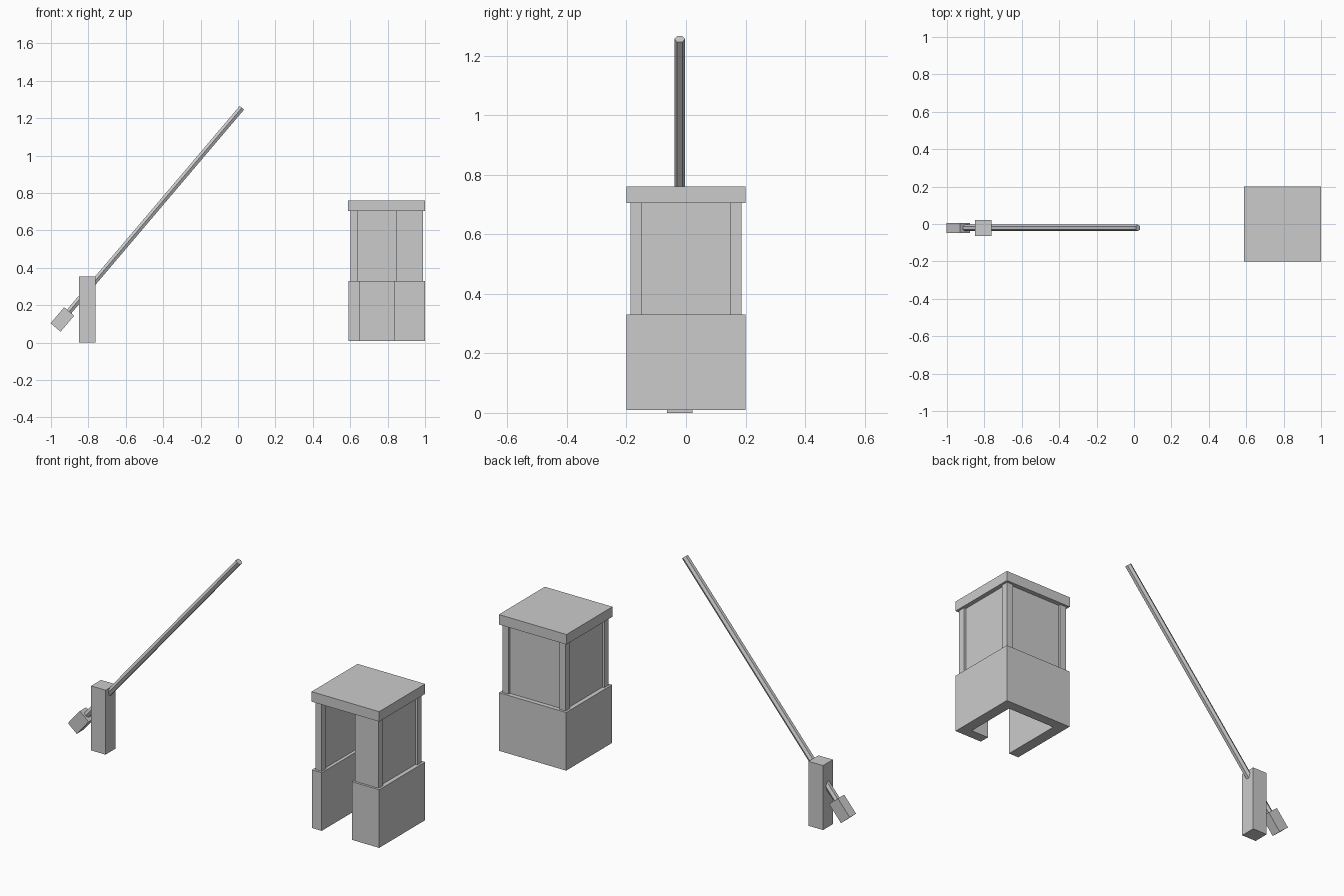
import bpy, bmesh, math
from mathutils import Matrix, Vector

if "Cube" in bpy.data.objects:
    bpy.data.objects.remove(bpy.data.objects["Cube"])


def finish(name, bm, matrix=None):
    bmesh.ops.recalc_face_normals(bm, faces=bm.faces)
    mesh = bpy.data.meshes.new(name)
    bm.to_mesh(mesh)
    bm.free()
    ob = bpy.data.objects.new(name, mesh)
    bpy.context.collection.objects.link(ob)
    if matrix:
        ob.matrix_world = matrix
    return ob


def box(name, x0, x1, y0, y1, z0, z1):
    bm = bmesh.new()
    size = Matrix.Diagonal((x1 - x0, y1 - y0, z1 - z0, 1))
    centre = Matrix.Translation(((x0 + x1) / 2, (y0 + y1) / 2, (z0 + z1) / 2))
    bmesh.ops.create_cube(bm, size=1, matrix=centre @ size)
    return finish(name, bm)


def prism(name, outline, z0, z1):
    bm = bmesh.new()
    face = bm.faces.new([bm.verts.new((x, y, z0)) for x, y in outline])
    new = bmesh.ops.extrude_face_region(bm, geom=[face])["geom"]
    verts = [v for v in new if isinstance(v, bmesh.types.BMVert)]
    bmesh.ops.translate(bm, verts=verts, vec=(0, 0, z1 - z0))
    return finish(name, bm)


# Booth base: hollow, floorless wall ring with a doorway at the front
prism("booth_base", [(0.59, -0.2), (0.65, -0.2), (0.65, 0.145), (0.94, 0.145),
                     (0.94, -0.145), (0.835, -0.145), (0.835, -0.2),
                     (1.0, -0.2), (1.0, 0.2), (0.59, 0.2)], 0.01, 0.33)

# Booth upper part: corner posts, wide front pier, recessed panels
Z0, Z1 = 0.33, 0.71
X0, X1, Y, W = 0.602, 0.988, 0.187, 0.038
box("front_left_post", X0, X0 + W, -Y, -Y + W, Z0, Z1)
box("back_left_post", X0, X0 + W, Y - W, Y, Z0, Z1)
box("back_right_post", X1 - W, X1, Y - W, Y, Z0, Z1)
box("front_right_pier", 0.845, X1, -Y, -Y + W, Z0, Z1)
R = 0.012
box("left_panel", X0 + R, X0 + W - 0.008, -Y + W, Y - W, Z0, Z1)
box("right_panel", X1 - W + 0.008, X1 - R, -Y + W, Y - W, Z0, Z1)
box("back_panel", X0 + W, X1 - W, Y - W + 0.008, Y - R, Z0, Z1)

# Booth roof
box("booth_roof", 0.588, 1.0, -0.2, 0.2, 0.705, 0.76)

# Barrier post
YB = -0.021
box("barrier_post", -0.85, -0.762, YB - 0.043, YB + 0.043, 0, 0.355)

# Raised barrier pole and counterweight share one tilted axis
low = Vector((-0.939, YB, 0.124))
tip = Vector((0.021, YB, 1.256))
axis = tip - low
tilt = Matrix.Rotation(math.atan2(axis.x, axis.z), 4, 'Y')

bm = bmesh.new()
bmesh.ops.create_cone(bm, cap_ends=True, segments=6, radius1=0.0175,
                      radius2=0.0175, depth=axis.length,
                      matrix=Matrix.Rotation(math.radians(90), 4, 'Z'))
# keep two pole edges on the side extremes so its upper and lower faces are flat
turn = 0 if max(abs(v.co.y) for v in bm.verts) > 0.017 else math.radians(30)
bmesh.ops.rotate(bm, verts=bm.verts, matrix=Matrix.Rotation(turn, 3, 'Z'))
finish("barrier_pole", bm, Matrix.Translation((low + tip) / 2) @ tilt)

bm = bmesh.new()
bmesh.ops.create_cube(bm, size=1, matrix=Matrix.Diagonal((0.07, 0.055, 0.112, 1)))
finish("counterweight", bm, Matrix.Translation(low) @ tilt)
